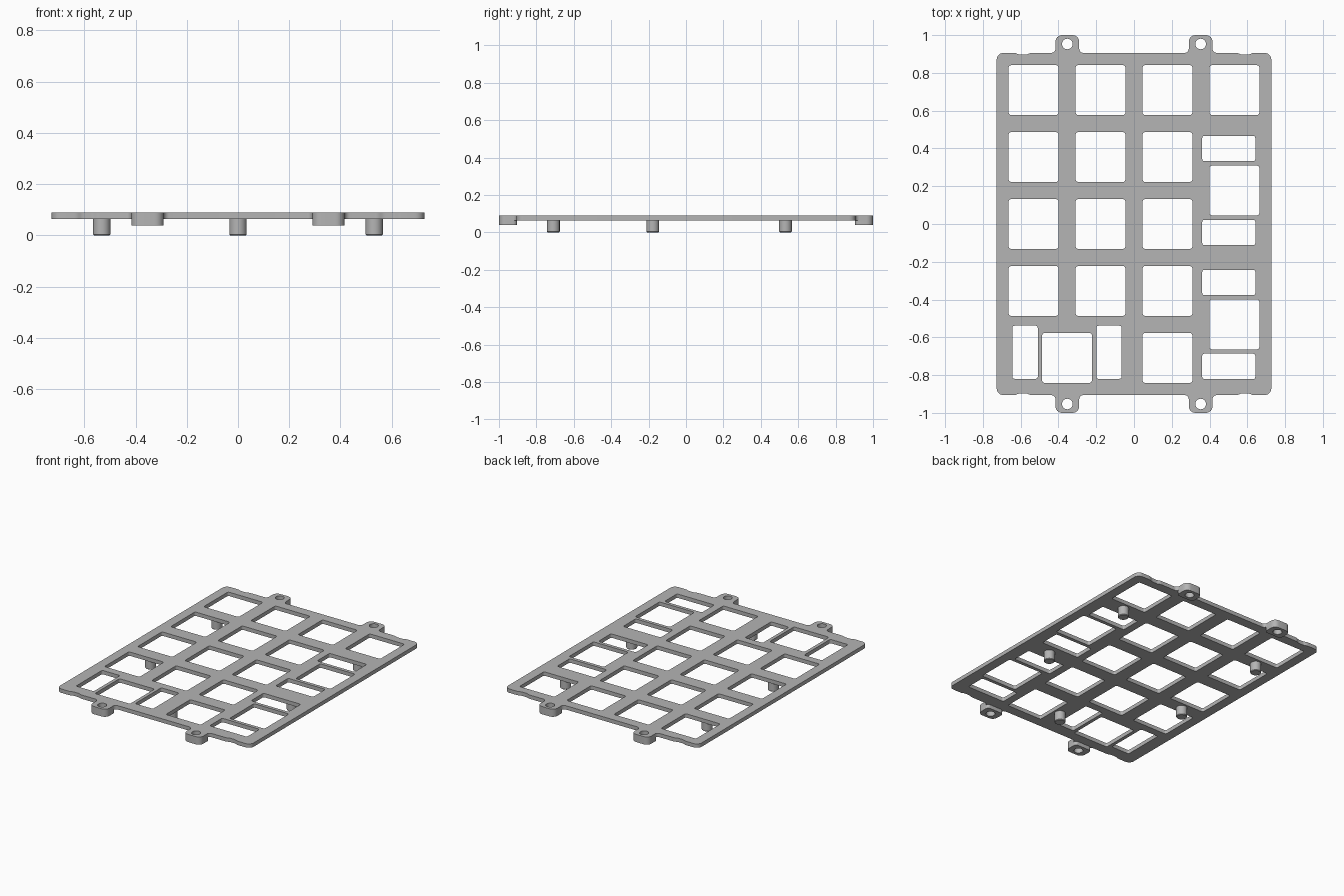
import bpy, bmesh, math
from mathutils import Vector

cube = bpy.data.objects.get("Cube")
if cube:
    bpy.data.objects.remove(cube, do_unlink=True)

grey = bpy.data.materials.new("mid grey plastic")
grey.use_nodes = True
COLOR = (0.46, 0.46, 0.46, 1)
grey.diffuse_color = COLOR
grey.node_tree.nodes["Principled BSDF"].inputs["Base Color"].default_value = COLOR

PITCH = 0.3545                       # key spacing
PLATE_X, PLATE_Y = 0.727, 0.906      # half sizes
PLATE_LOW, PLATE_TOP = 0.064, 0.09
LUG_LOW = 0.038
LUG_X, LUG_HOLE_Y = 0.353, 0.953


def rounded(corners, steps=6):
    """Closed outline from (x, y, trim) corners, each turned into an arc."""
    out = []
    for i, (x, y, trim) in enumerate(corners):
        p = Vector((x, y))
        a = (Vector(corners[i - 1][:2]) - p).normalized()
        b = (Vector(corners[(i + 1) % len(corners)][:2]) - p).normalized()
        w = math.sin(a.angle(b) / 2)
        for k in range(steps + 1):
            t = k / steps
            c0, c1, c2 = (1 - t) ** 2, 2 * t * (1 - t) * w, t * t
            out.append((c0 * (p + a * trim) + c1 * p + c2 * (p + b * trim)) / (c0 + c1 + c2))
    return out


def rect(cx, cy, w, h, r=0.011):
    return rounded([(cx + sx * w / 2, cy + sy * h / 2, r)
                    for sx, sy in ((1, -1), (1, 1), (-1, 1), (-1, -1))], 3)


def circle(cx, cy, r, n=32):
    return [Vector((cx + r * math.cos(math.tau * k / n),
                    cy + r * math.sin(math.tau * k / n))) for k in range(n)]


def add_object(name, mesh):
    obj = bpy.data.objects.new(name, mesh)
    bpy.context.collection.objects.link(obj)
    mesh.materials.clear()
    mesh.materials.append(grey)
    bpy.ops.object.select_all(action='DESELECT')
    obj.select_set(True)
    bpy.context.view_layer.objects.active = obj
    bpy.ops.object.shade_smooth_by_angle(angle=math.radians(35))
    return obj


def slab(name, loops, low, top):
    """Extrude an outline; further loops inside it become holes."""
    curve = bpy.data.curves.new(name + " outline", 'CURVE')
    curve.dimensions, curve.fill_mode = '2D', 'BOTH'
    curve.extrude = (top - low) / 2
    for loop in loops:
        spline = curve.splines.new('POLY')
        spline.points.add(len(loop) - 1)
        for point, co in zip(spline.points, loop):
            point.co = (co.x, co.y, 0, 1)
        spline.use_cyclic_u = True
    temp = bpy.data.objects.new(name + " outline", curve)
    bpy.context.collection.objects.link(temp)
    graph = bpy.context.evaluated_depsgraph_get()
    mesh = bpy.data.meshes.new_from_object(temp.evaluated_get(graph))
    bpy.data.objects.remove(temp, do_unlink=True)
    bm = bmesh.new()
    bm.from_mesh(mesh)
    bmesh.ops.translate(bm, verts=bm.verts, vec=(0, 0, (low + top) / 2))
    bmesh.ops.remove_doubles(bm, verts=bm.verts, dist=0.0001)
    bmesh.ops.recalc_face_normals(bm, faces=bm.faces)
    bm.to_mesh(mesh)
    bm.free()
    mesh.name = name
    return add_object(name, mesh)


# Plate outline: one quarter with a shallow notch and a lug, mirrored twice
LUG_IN, LUG_OUT = LUG_X - 0.063, LUG_X + 0.063
quarter = [(PLATE_X, PLATE_Y, 0.036),
           (0.63, PLATE_Y, 0.008), (0.608, PLATE_Y - 0.009, 0.008),
           (0.568, PLATE_Y - 0.009, 0.008), (0.546, PLATE_Y, 0.008),
           (LUG_OUT, PLATE_Y, 0.022), (LUG_OUT, 1, 0.035),
           (LUG_IN, 1, 0.035), (LUG_IN, PLATE_Y, 0.022)]
half = quarter + [(-x, y, r) for x, y, r in reversed(quarter)]
outline = rounded(half + [(-x, -y, r) for x, y, r in half])

# Key windows: a regular grid, then three wide keys with slots either side
KEY, SLOT_W, SLOT_L, SLOT_GAP, SHIFT = 0.263, 0.134, 0.281, 0.222, 0.03
columns = [(c - 1.5) * PITCH for c in range(4)]
rows = [(2 - r) * PITCH for r in range(5)]
centres = [(x, y) for x in columns[:3] for y in rows[:4]]
centres += [(columns[3], rows[0]), (columns[2], rows[4])]
windows = [rect(x, y, KEY, KEY) for x, y in centres]

for y in (PITCH / 2, -1.5 * PITCH):
    windows.append(rect(columns[3], y, KEY, KEY))
    for side in (-1, 1):
        windows.append(rect(columns[3] - SHIFT, y + side * SLOT_GAP, SLOT_L, SLOT_W))
windows.append(rect(-PITCH, rows[4], KEY, KEY))
for side in (-1, 1):
    windows.append(rect(-PITCH + side * SLOT_GAP, rows[4] + SHIFT, SLOT_W, SLOT_L))

lugs = [(sx * LUG_X, sy) for sx in (-1, 1) for sy in (-1, 1)]
HOLE_R = 0.028
screw_holes = [circle(x, s * LUG_HOLE_Y, HOLE_R) for x, s in lugs]
slab("key_plate", [outline] + windows + screw_holes, PLATE_LOW, PLATE_TOP)

# Thickened blocks under the screw lugs
for x, s in lugs:
    inner, outer = s * 0.904, s
    block = rounded([(x + 0.063, inner, 0.02), (x + 0.063, outer, 0.035),
                     (x - 0.063, outer, 0.035), (x - 0.063, inner, 0.02)])
    name = ("back" if s > 0 else "front") + ("_left" if x > 0 else "_right") + "_lug"
    slab(name, [block, circle(x, s * LUG_HOLE_Y, HOLE_R)], LUG_LOW, PLATE_LOW)

# Support pegs under the plate, with a small chamfer at the foot
pegs = [(sx * 1.5 * PITCH, y) for sx in (-1, 1) for y in (1.5 * PITCH, -PITCH / 2)]
pegs.append((0, rows[4]))
for i, (x, y) in enumerate(pegs):
    bm = bmesh.new()
    bmesh.ops.create_cone(bm, cap_ends=True, segments=32, radius1=0.034,
                          radius2=0.034, depth=PLATE_LOW)
    bmesh.ops.translate(bm, verts=bm.verts, vec=(x, y, PLATE_LOW / 2))
    foot = [e for e in bm.edges if all(v.co.z < 0.001 for v in e.verts)]
    bmesh.ops.bevel(bm, geom=foot, offset=0.004, segments=1, affect='EDGES')
    mesh = bpy.data.meshes.new(f"support_peg_{i + 1}")
    bm.to_mesh(mesh)
    bm.free()
    add_object(mesh.name, mesh)
